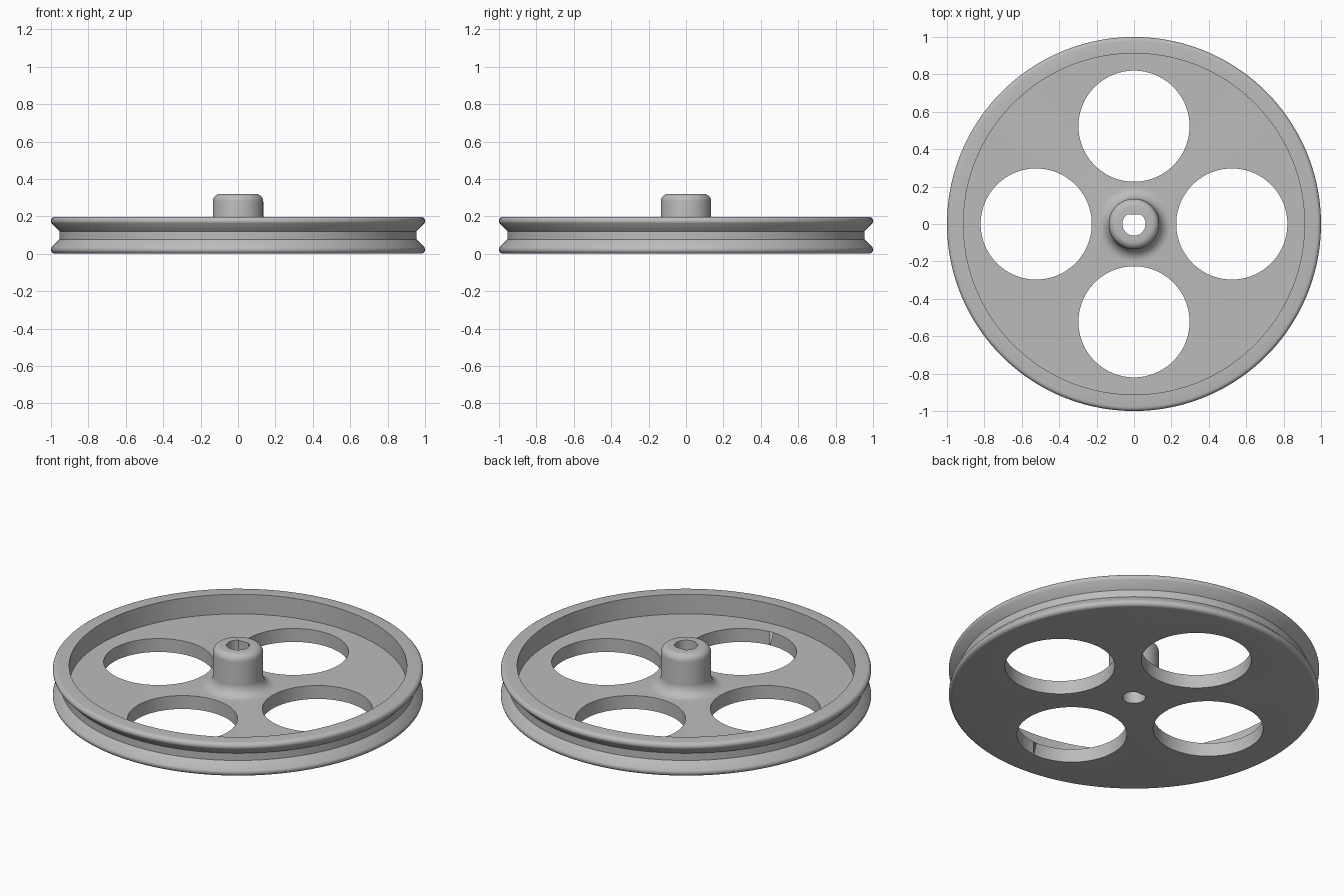
import bpy, bmesh
from math import sin, cos, pi, radians, asin, tau

cube = bpy.data.objects.get("Cube")
if cube:
    bpy.data.objects.remove(cube, do_unlink=True)

HEIGHT, PLATE, HUB_TOP = 0.197, 0.08, 0.32
HUB_R, BORE_R, BORE_FLAT = 0.135, 0.062, 0.052

grey = bpy.data.materials.new("wheel_grey")
grey.use_nodes = True
grey.diffuse_color = (0.5, 0.5, 0.5, 1)
grey.node_tree.nodes["Principled BSDF"].inputs["Base Color"].default_value = (0.5, 0.5, 0.5, 1)


def arc(r, z, radius, start, end, steps=6):
    """Points of a fillet in the (radius, height) plane."""
    angles = [radians(start + (end - start) * i / steps) for i in range(steps + 1)]
    return [(r + radius * cos(a), z + radius * sin(a)) for a in angles]


def make_object(name, bm):
    bmesh.ops.recalc_face_normals(bm, faces=bm.faces)
    mesh = bpy.data.meshes.new(name)
    bm.to_mesh(mesh)
    bm.free()
    mesh.materials.append(grey)
    obj = bpy.data.objects.new(name, mesh)
    bpy.context.collection.objects.link(obj)
    return obj


def lathe(name, profile, steps=160):
    bm = bmesh.new()
    verts = [bm.verts.new((r, 0, z)) for r, z in profile]
    edges = [bm.edges.new(pair) for pair in zip(verts, verts[1:])]
    bmesh.ops.spin(bm, geom=verts + edges, cent=(0, 0, 0), axis=(0, 0, 1),
                   angle=tau, steps=steps)
    bmesh.ops.remove_doubles(bm, verts=bm.verts, dist=0.0001)
    return make_object(name, bm)


def prism(name, outline, bottom=-0.1, top=0.5):
    bm = bmesh.new()
    face = bm.faces.new([bm.verts.new((x, y, bottom)) for x, y in outline])
    result = bmesh.ops.extrude_face_region(bm, geom=[face])
    moved = [v for v in result["geom"] if isinstance(v, bmesh.types.BMVert)]
    bmesh.ops.translate(bm, verts=moved, vec=(0, 0, top - bottom))
    obj = make_object(name, bm)
    obj.hide_render = True
    return obj


# Wheel section, from the underside out around the groove and in to the hub
fillet = 0.022
profile = [(0, 0)]
profile += arc(1 - fillet, fillet, fillet, -90, 35)
profile += [(0.955, 0.077), (0.955, 0.12)]
profile += arc(1 - fillet, HEIGHT - fillet, fillet, -35, 90)
profile += [(0.912, HEIGHT), (0.912, PLATE)]
profile += arc(HUB_R + 0.065, PLATE + 0.065, 0.065, 270, 180, 8)
profile += arc(HUB_R - 0.04, HUB_TOP - 0.04, 0.04, 0, 90)
profile += [(0, HUB_TOP)]
wheel = lathe("pulley_wheel", profile)

# Four round openings and a bore with one flat side
cutters = []
for i in range(4):
    cx, cy = 0.523 * cos(i * pi / 2), 0.523 * sin(i * pi / 2)
    ring = [(cx + 0.297 * cos(tau * k / 96), cy + 0.297 * sin(tau * k / 96)) for k in range(96)]
    cutters.append(prism("opening_cutter", ring))
flat = asin(BORE_FLAT / BORE_R)
sweep = pi + 2 * flat
bore = [(BORE_R * cos(pi - flat + sweep * k / 48), BORE_R * sin(pi - flat + sweep * k / 48))
        for k in range(49)]
cutters.append(prism("bore_cutter", bore))

bpy.ops.object.select_all(action="DESELECT")
bpy.context.view_layer.objects.active = wheel
wheel.select_set(True)
for cutter in cutters:
    mod = wheel.modifiers.new("cut", "BOOLEAN")
    mod.operation, mod.solver, mod.object = "DIFFERENCE", "EXACT", cutter
    bpy.ops.object.modifier_apply(modifier=mod.name)
    bpy.data.objects.remove(cutter, do_unlink=True)

bpy.ops.object.shade_smooth_by_angle(angle=radians(28))
